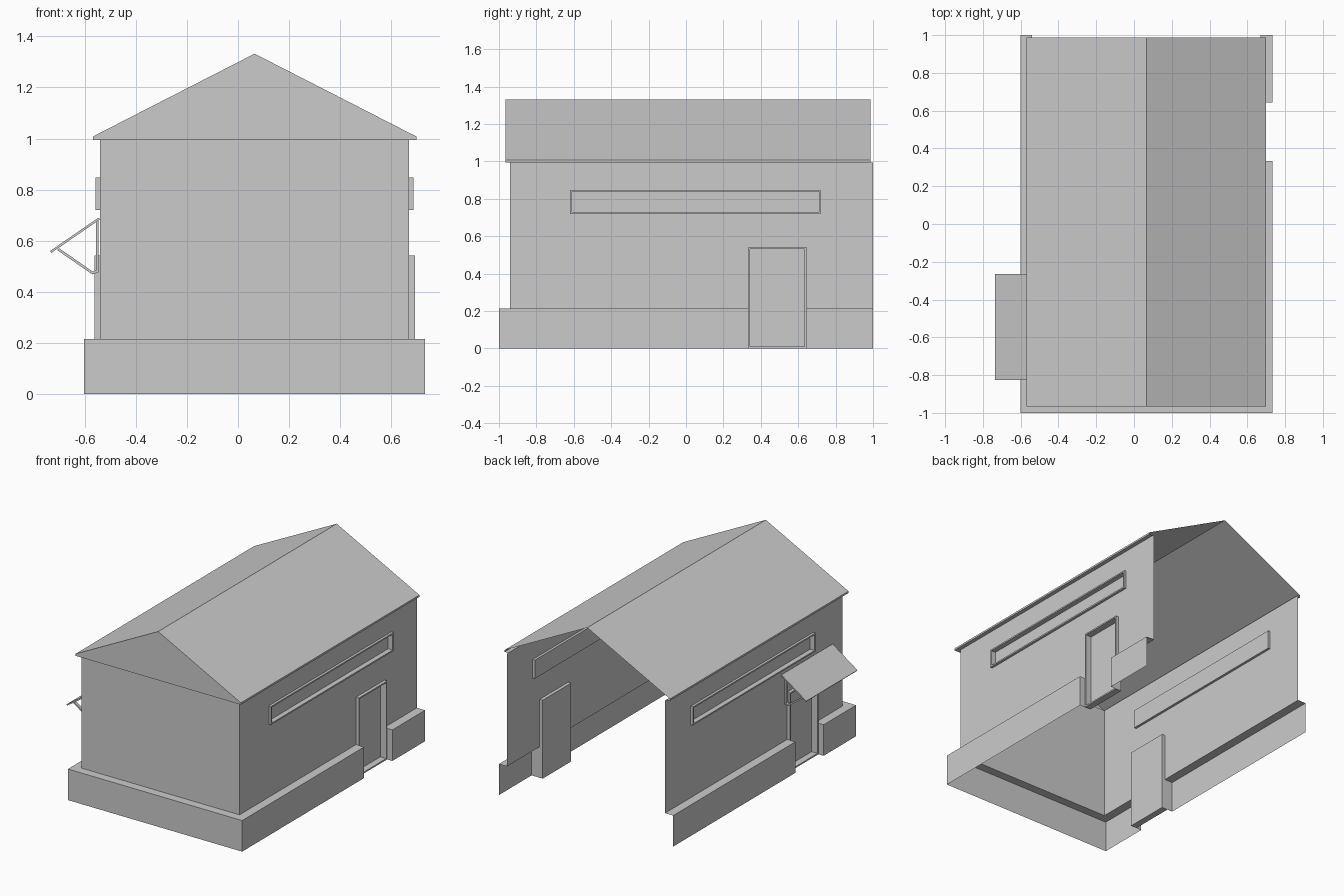
import bpy, bmesh
from mathutils import Vector

if "Cube" in bpy.data.objects:
    bpy.data.objects.remove(bpy.data.objects["Cube"])

CX = 0.065                                  # ridge line / symmetry axis
WALL, PLINTH, EAVE = 0.605, 0.667, 0.633    # half widths
WALL_F, PLINTH_F, ROOF_F, ROOF_B = -0.94, -1.0, -0.966, 0.987
BASE, TOP, EAVE_Z, RIDGE = 0.215, 0.995, 1.008, 1.332
DOOR = {1: (0.333, 0.643), -1: (-0.645, -0.335)}
DOOR_TOP = 0.543
WIN = (-0.62, 0.72, 0.72, 0.848)


def make(name, faces):
    """Object from a list of polygons, welded, with consistent normals."""
    bm = bmesh.new()
    for f in faces:
        bm.faces.new([bm.verts.new(p) for p in f])
    bmesh.ops.remove_doubles(bm, verts=bm.verts, dist=0.0005)
    bmesh.ops.recalc_face_normals(bm, faces=bm.faces)
    me = bpy.data.meshes.new(name)
    bm.to_mesh(me)
    bm.free()
    ob = bpy.data.objects.new(name, me)
    bpy.context.collection.objects.link(ob)
    return ob


def side_quad(x, y0, y1, z0, z1):
    return [(x, y0, z0), (x, y1, z0), (x, y1, z1), (x, y0, z1)]


def pierced_wall(x, y0, y1, z0, z1, holes):
    """Vertical sheet along y, with rectangular holes left out."""
    ys = sorted({y0, y1} | {v for h in holes for v in h[:2]})
    zs = sorted({z0, z1} | {v for h in holes for v in h[2:] if z0 < v < z1})
    out = []
    for a, b in zip(ys, ys[1:]):
        for c, d in zip(zs, zs[1:]):
            my, mz = (a + b) / 2, (c + d) / 2
            if not any(h[0] < my < h[1] and h[2] < mz < h[3] for h in holes):
                out.append(side_quad(x, a, b, c, d))
    return out


def recessed_frame(name, s, y0, y1, z0, z1, d_in, d_out, t=0.01):
    """Thin frame standing proud of the wall around a recessed panel."""
    def loop(d, i):
        return side_quad(CX + s * d, y0 + i, y1 - i, z0 + i, z1 - i)
    rings = [loop(d_in, 0), loop(d_out, 0), loop(d_out, t), loop(d_in, t)]
    faces = [rings[3]]
    for a, b in zip(rings, rings[1:]):
        for k in range(4):
            n = (k + 1) % 4
            faces.append([a[k], a[n], b[n], b[k]])
    # back of the frame seen from inside
    a, b = rings[3], rings[0]
    faces += [[a[k], a[(k + 1) % 4], b[(k + 1) % 4], b[k]] for k in range(4)]
    make(name, faces)


def bar(name, p, q, thick, y0, y1):
    """Flat bar between two (x, z) points, spanning y0..y1."""
    p, q = Vector(p), Vector(q)
    d = (q - p).normalized()
    n = Vector((-d.y, d.x)) * thick / 2
    prof = [p + n, q + n, q - n, p - n]
    a = [(v.x, y0, v.y) for v in prof]
    b = [(v.x, y1, v.y) for v in prof]
    make(name, [a, b] + [[a[k], a[(k + 1) % 4], b[(k + 1) % 4], b[k]] for k in range(4)])


# Walls, open at the back
walls = [[(CX - WALL, WALL_F, BASE), (CX + WALL, WALL_F, BASE),
          (CX + WALL, WALL_F, TOP), (CX - WALL, WALL_F, TOP)]]
for s in (1, -1):
    holes = [WIN, (*DOOR[s], 0, DOOR_TOP)]
    walls += pierced_wall(CX + s * WALL, WALL_F, 1.0, BASE, TOP, holes)
make("walls", walls)

# Plinth skirt with ledge, broken at the doors
L, R = CX - PLINTH, CX + PLINTH
plinth = [[(L, PLINTH_F, 0), (R, PLINTH_F, 0), (R, PLINTH_F, BASE), (L, PLINTH_F, BASE)],
          [(L, PLINTH_F, BASE), (R, PLINTH_F, BASE),
           (CX + WALL, WALL_F, BASE), (CX - WALL, WALL_F, BASE)]]
for s in (1, -1):
    xo, xi = CX + s * PLINTH, CX + s * WALL
    d0, d1 = DOOR[s]
    for a, ai, b in ((PLINTH_F, WALL_F, d0), (d1, d1, 1.0)):
        plinth.append(side_quad(xo, a, b, 0, BASE))
        plinth.append([(xo, a, BASE), (xo, b, BASE), (xi, b, BASE), (xi, ai, BASE)])
    for y in (d0, d1):
        plinth.append([(xo, y, 0), (xi, y, 0), (xi, y, BASE), (xo, y, BASE)])
make("plinth", plinth)

# Gable roof: slopes, fascias, soffits and the closed front gable
L, R = CX - EAVE, CX + EAVE
roof = [[(L, ROOF_F, TOP), (R, ROOF_F, TOP), (R, ROOF_F, EAVE_Z),
         (CX, ROOF_F, RIDGE), (L, ROOF_F, EAVE_Z)],
        [(L, ROOF_F, TOP), (R, ROOF_F, TOP),
         (CX + WALL, WALL_F, TOP), (CX - WALL, WALL_F, TOP)]]
for s in (1, -1):
    xo, xi = CX + s * EAVE, CX + s * WALL
    roof.append([(xo, ROOF_F, EAVE_Z), (xo, ROOF_B, EAVE_Z),
                 (CX, ROOF_B, RIDGE), (CX, ROOF_F, RIDGE)])
    roof.append(side_quad(xo, ROOF_F, ROOF_B, TOP, EAVE_Z))
    roof.append([(xo, ROOF_F, TOP), (xo, ROOF_B, TOP), (xi, ROOF_B, TOP), (xi, WALL_F, TOP)])
make("roof", roof)

# Doors and long windows
for s, side in ((1, "right"), (-1, "left")):
    recessed_frame(side + "_door", s, *DOOR[s], 0.0, DOOR_TOP, 0.582, 0.627)
    recessed_frame(side + "_window", s, *WIN, 0.588, 0.622)

# Canopy over the left door, on two triangular brackets
bar("canopy", (-0.543, 0.687), (-0.733, 0.556), 0.009, -0.825, -0.265)
for i, y in enumerate((-0.79, -0.32)):
    n = str(i + 1)
    bar("bracket_post_" + n, (-0.551, 0.475), (-0.551, 0.677), 0.01, y, y + 0.02)
    bar("bracket_strut_" + n, (-0.571, 0.475), (-0.704, 0.567), 0.01, y, y + 0.02)
    bar("bracket_foot_" + n, (-0.573, 0.473), (-0.547, 0.482), 0.01, y, y + 0.02)
